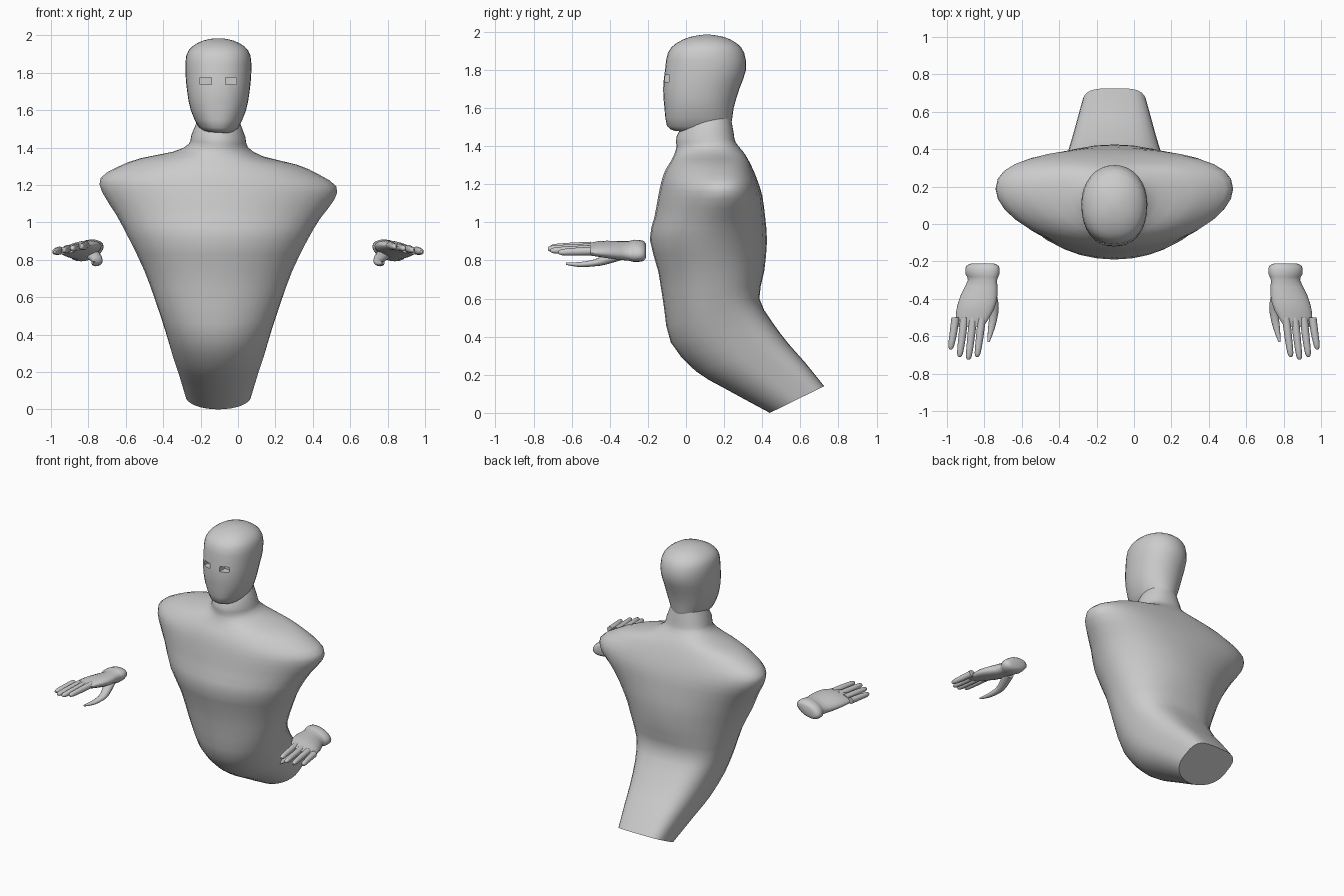
import bpy, bmesh, math

if "Cube" in bpy.data.objects:
    bpy.data.objects.remove(bpy.data.objects["Cube"])

CX = -.105  # the torso and head sit left of the hands' mirror plane


def smooth_rows(rows):
    """Insert a Catmull-Rom midpoint between neighbouring rows."""
    out = []
    last = len(rows) - 1
    for i in range(last):
        quad = zip(rows[max(i - 1, 0)], rows[i], rows[i + 1], rows[min(i + 2, last)])
        out += [rows[i], [(9 * (q + r) - p - s) / 16 for p, q, r, s in quad]]
    return out + [rows[-1]]


def loft(name, rings):
    """Skin closed rings of points and cap both ends."""
    bm = bmesh.new()
    vs = [[bm.verts.new(p) for p in ring] for ring in rings]
    n = len(vs[0])
    for a, b in zip(vs, vs[1:]):
        for i in range(n):
            j = (i + 1) % n
            bm.faces.new((a[i], a[j], b[j], b[i]))
    bm.faces.new(vs[0])
    bm.faces.new(vs[-1])
    bmesh.ops.recalc_face_normals(bm, faces=bm.faces[:])
    me = bpy.data.meshes.new(name)
    bm.to_mesh(me)
    bm.free()
    ob = bpy.data.objects.new(name, me)
    bpy.context.collection.objects.link(ob)
    bpy.ops.object.select_all(action='DESELECT')
    ob.select_set(True)
    bpy.context.view_layer.objects.active = ob
    bpy.ops.object.shade_smooth_by_angle(angle=math.radians(50))
    return ob


def power(v, p):
    return math.copysign(abs(v) ** (2 / p), v)


def body_ring(yf, zf, yb, zb, hw, front_p=2.0, n=32):
    """Tilted oval from its front and back points; squarer back near the tail."""
    z = (zf + zb) / 2
    shoulder = math.exp(-((z - 1.22) / .2) ** 2)
    back_p = 2.1 + 2 * max(0, 1 - z / .8)
    pts = []
    for i in range(n):
        t = 2 * math.pi * i / n
        s, c = math.sin(t), math.cos(t)
        p = back_p if s > 1e-6 else front_p
        s, c = power(s, p), power(c, p)
        u = (1 + s) / 2
        pts.append((CX + hw * c, yf + (yb - yf) * u + .065 * shoulder * c * c,
                    zf + (zb - zf) * u - .022 * shoulder * c))
    return pts


def tube(name, rows, tilt=0.0, n=12):
    """Mirrored tube running along y: rows of x, y, z, half width, half height."""
    angles = [2 * math.pi * i / n for i in range(n)]
    ob = loft(name, [[(x + rx * math.cos(a), y, z + rz * math.sin(a) - tilt * math.cos(a))
                      for a in angles] for x, y, z, rx, rz in smooth_rows(rows)])
    ob.modifiers.new("mirror", 'MIRROR')


# Torso, tail tip to neck: front y, front z, back y, back z, half width
torso = [
    (.44, .00, .725, .14, .175),
    (.20, .13, .62, .27, .215),
    (.05, .22, .54, .36, .245),
    (-.08, .37, .45, .48, .285),
    (-.115, .55, .385, .60, .335),
    (-.145, .74, .41, .74, .395),
    (-.19, .91, .425, .90, .475),
    (-.165, 1.03, .415, 1.03, .545),
    (-.145, 1.14, .40, 1.14, .62),
    (-.13, 1.21, .375, 1.22, .63),
    (-.11, 1.27, .35, 1.28, .54),
    (-.08, 1.32, .325, 1.33, .42),
    (-.06, 1.36, .30, 1.37, .24),
    (-.05, 1.40, .26, 1.42, .158),
    (-.05, 1.45, .25, 1.47, .145),
    (0, 1.54, .23, 1.58, .105)]
loft("torso", [body_ring(*r) for r in smooth_rows(torso)])

# Head, chin to crown: front y, z, back y, half width
skull = [
    (-.06, 1.48, .20, .07),
    (-.10, 1.505, .235, .105),
    (-.113, 1.60, .25, .148),
    (-.12, 1.70, .28, .167),
    (-.11, 1.80, .315, .176),
    (-.095, 1.89, .305, .172),
    (-.05, 1.94, .265, .14),
    (.02, 1.972, .20, .08),
    (.09, 1.984, .13, .02)]
head = loft("head", [body_ring(f, z, b, z, hw, front_p=2.3)
                     for f, z, b, hw in smooth_rows(skull)])

# Eye openings
for side in (-1, 1):
    bpy.ops.mesh.primitive_cube_add(size=1, location=(CX + side * .068, -.09, 1.755))
    cutter = bpy.context.object
    cutter.name = "eye_cutter"
    cutter.scale = (.06, .07, .036)
    cutter.hide_render = True
    cutter.hide_set(True)
    cut = head.modifiers.new("eye_opening", 'BOOLEAN')
    cut.operation = 'DIFFERENCE'
    cut.object = cutter

# Hands: cuff and palm, fingers, thumb
tube("palm", [
    (.81, -.21, .85, .055, .03), (.81, -.225, .85, .088, .05),
    (.81, -.27, .85, .09, .055), (.81, -.30, .85, .078, .048),
    (.828, -.38, .855, .098, .044), (.85, -.46, .86, .10, .036),
    (.88, -.55, .857, .075, .016)], tilt=.02, n=20)
for i, tip_y in enumerate((-.71, -.725, -.71, -.67)):
    x, z = .813 + .047 * i, .876 - .009 * i
    tube(f"finger_{i + 1}", [
        (x, -.50, z, .022, .022), (x + .012, tip_y / 2 - .25, z - .003, .02, .02),
        (x + .023, tip_y + .02, z - .006, .016, .016),
        (x + .025, tip_y, z - .006, .007, .007)])
tube("thumb", [
    (.785, -.33, .835, .04, .03), (.757, -.42, .805, .032, .027),
    (.75, -.48, .787, .024, .018), (.763, -.56, .778, .018, .013),
    (.778, -.63, .783, .006, .006)])
